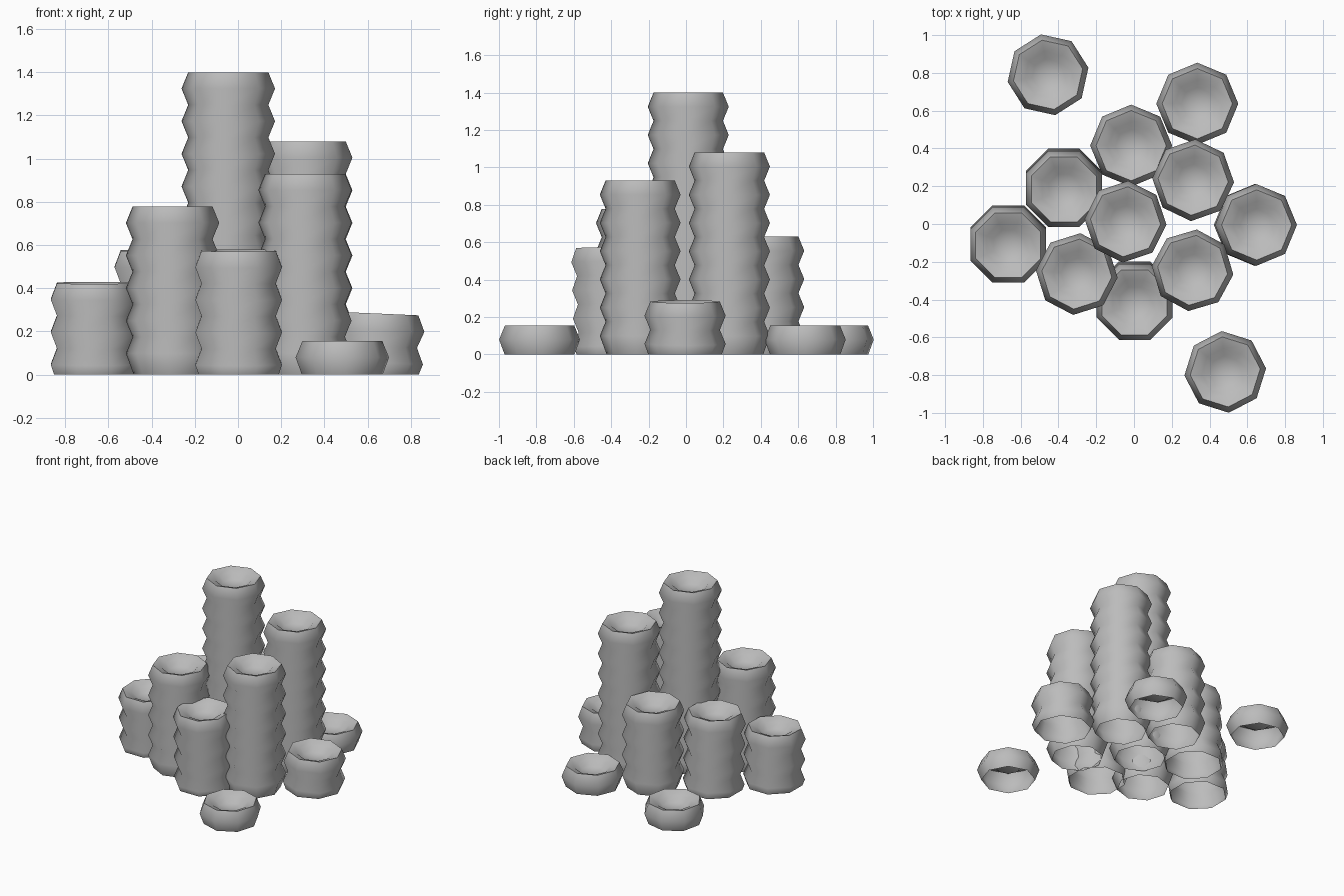
import bpy, bmesh
from math import cos, sin, radians, pi
from mathutils import Matrix, Vector

cube = bpy.data.objects.get("Cube")
if cube:
    bpy.data.objects.remove(cube, do_unlink=True)

clay = bpy.data.materials.new("plain_grey")
clay.use_nodes = True
GREY = (0.5, 0.5, 0.5, 1)
clay.diffuse_color = GREY
clay.node_tree.nodes["Principled BSDF"].inputs["Base Color"].default_value = GREY

SIDES = 8
PITCH = 0.151
BULGE, NECK, FOOT = 0.217, 0.186, 0.18
# Shallow lip and bowl closing the top: radius, drop below the rim
BOWL = [(0.125, 0.022), (0.085, 0.058)]
BOWL_DEPTH = 0.065


def column_profile(top, count):
    """Radius and height from the foot, over the bulges, into the bowl."""
    points = [(FOOT, top - count * PITCH - 0.025)]
    for k in reversed(range(count)):
        rim = top - k * PITCH
        points += [(BULGE, rim - PITCH / 2), (NECK, rim)]
    return points + [(r, top - drop) for r, drop in BOWL]


def add_column(name, x, y, top, count, turn, lean=0, axis='X'):
    """Hollow bellows column, leaned about its base and trimmed at the ground."""
    place = (Matrix.Translation((x, y, 0))
             @ Matrix.Rotation(radians(lean), 4, axis)
             @ Matrix.Rotation(radians(turn), 4, 'Z'))
    bm = bmesh.new()
    angles = [2 * pi * i / SIDES for i in range(SIDES)]
    rings = [[bm.verts.new(place @ Vector((r * cos(a), r * sin(a), z)))
              for a in angles] for r, z in column_profile(top, count)]
    centre = bm.verts.new(place @ Vector((0, 0, top - BOWL_DEPTH)))
    for i in range(SIDES):
        j = (i + 1) % SIDES
        for low, high in zip(rings, rings[1:]):
            bm.faces.new((low[i], low[j], high[j], high[i]))
        bm.faces.new((rings[-1][i], rings[-1][j], centre))
    bmesh.ops.bisect_plane(bm, geom=bm.verts[:] + bm.edges[:] + bm.faces[:],
                           plane_co=(0, 0, 0), plane_no=(0, 0, 1),
                           clear_inner=True)
    mesh = bpy.data.meshes.new(name)
    bm.to_mesh(mesh)
    bm.free()
    mesh.materials.append(clay)
    obj = bpy.data.objects.new(name, mesh)
    bpy.context.collection.objects.link(obj)
    bpy.ops.object.select_all(action='DESELECT')
    obj.select_set(True)
    bpy.context.view_layer.objects.active = obj
    bpy.ops.object.shade_smooth_by_angle(angle=radians(52))


# Upright columns
add_column("centre_column", -0.045, 0.012, 1.40, 9, -4)
add_column("back_left_column", 0.313, 0.232, 1.08, 7, -3)
add_column("front_left_column", 0.31, -0.245, 0.93, 6, -6)
add_column("front_right_column", -0.303, -0.265, 0.778, 5, -5)
add_column("back_column", -0.015, 0.415, 0.63, 4, 0)

# Single segments
add_column("back_single", 0.335, 0.637, 0.155, 1, 0)
add_column("far_back_single", -0.455, 0.79, 0.155, 1, 10)
add_column("far_front_single", 0.483, -0.783, 0.155, 1, 5)

# Leaning columns partly sunk into the ground
add_column("front_column", 0.003, -0.398, 0.575, 4, 22.5, lean=1.7)
add_column("right_column", -0.666, -0.1, 0.425, 3, 22.5, lean=1.7)
add_column("back_right_column", -0.371, 0.2, 0.575, 4, 22.5, lean=1.7)
add_column("left_column", 0.637, -0.005, 0.283, 2, 0, lean=2.5, axis='Y')
